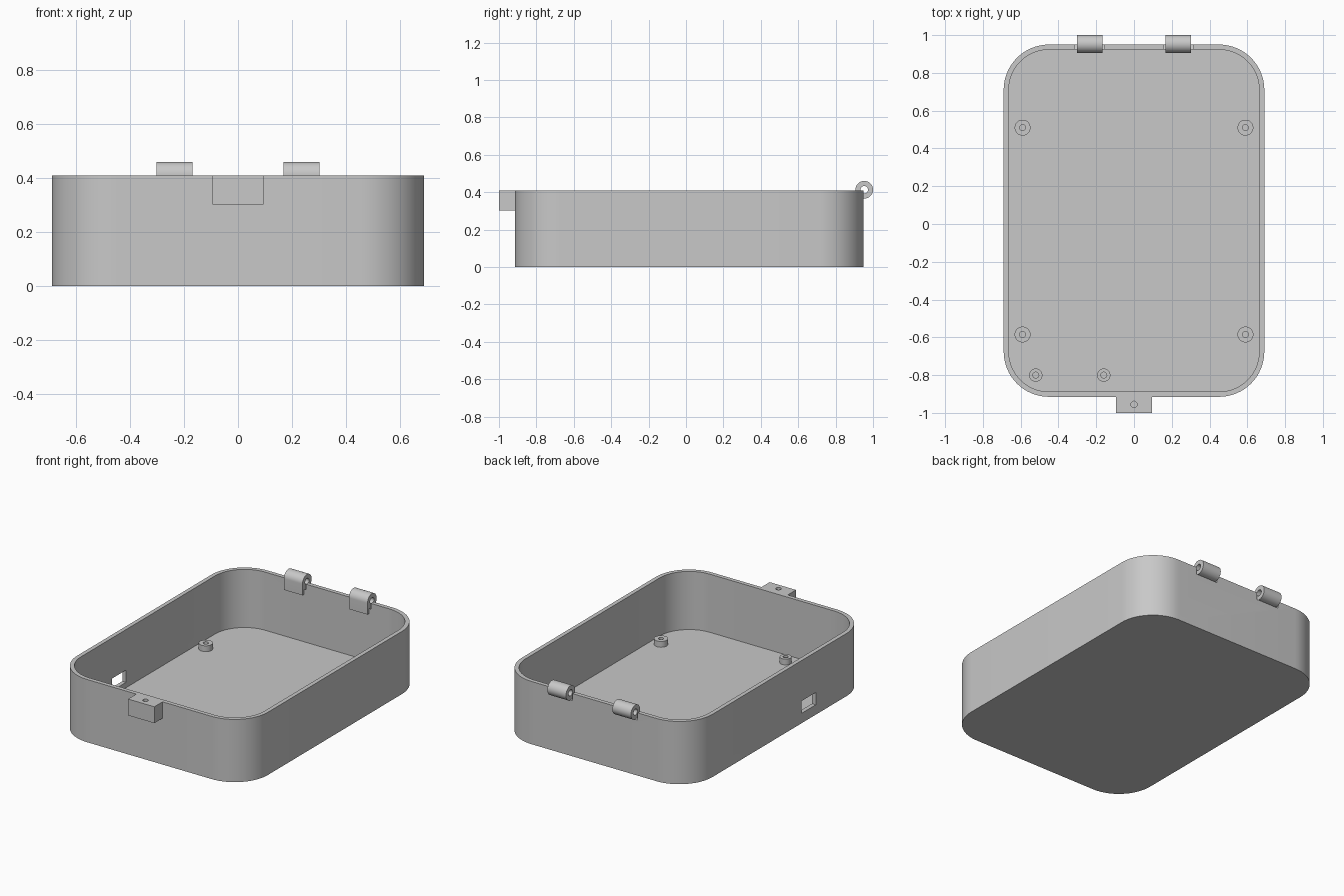
import bpy, bmesh, math
from mathutils import Vector

cube = bpy.data.objects.get("Cube")
if cube:
    bpy.data.objects.remove(cube, do_unlink=True)

grey = bpy.data.materials.new("plain grey")
grey.use_nodes = True
COLOUR = (0.58, 0.58, 0.58, 1)
grey.diffuse_color = COLOUR
grey.node_tree.nodes["Principled BSDF"].inputs["Base Color"].default_value = COLOUR


def prism(name, outline, axis, low, high):
    """Extrude a flat outline along x or z."""
    def place(a, b):
        return Vector((a, b, low)) if axis == "z" else Vector((low, a, b))
    bm = bmesh.new()
    face = bm.faces.new([bm.verts.new(place(a, b)) for a, b in outline])
    step = Vector((0, 0, high - low)) if axis == "z" else Vector((high - low, 0, 0))
    new = bmesh.ops.extrude_face_region(bm, geom=[face], use_keep_orig=True)["geom"]
    bmesh.ops.translate(bm, vec=step, verts=[v for v in new if isinstance(v, bmesh.types.BMVert)])
    bmesh.ops.recalc_face_normals(bm, faces=bm.faces)
    mesh = bpy.data.meshes.new(name)
    bm.to_mesh(mesh)
    bm.free()
    mesh.materials.append(grey)
    ob = bpy.data.objects.new(name, mesh)
    bpy.context.collection.objects.link(ob)
    return ob


def arc(cx, cy, r, start, end, n):
    angles = [math.radians(start + (end - start) * i / n) for i in range(n + 1)]
    return [(cx + r * math.cos(a), cy + r * math.sin(a)) for a in angles]


def circle(cx, cy, r, n=32):
    return arc(cx, cy, r, 0, 360, n)[:-1]


def rectangle(x0, x1, y0, y1):
    return [(x0, y0), (x1, y0), (x1, y1), (x0, y1)]


def rounded(x, y0, y1, r):
    pts = []
    for i, (cx, cy) in enumerate([(x - r, y1 - r), (r - x, y1 - r), (r - x, y0 + r), (x - r, y0 + r)]):
        pts += arc(cx, cy, r, 90 * i, 90 * i + 90, 16)
    return pts


def cut(ob, cutter):
    cutter.hide_render = True
    mod = ob.modifiers.new("cut", "BOOLEAN")
    mod.operation = "DIFFERENCE"
    mod.solver = "EXACT"
    mod.object = cutter
    bpy.context.view_layer.objects.active = ob
    bpy.ops.object.modifier_apply(modifier=mod.name)
    bpy.data.objects.remove(cutter, do_unlink=True)


X, FRONT, BACK, TOP = 0.69, -0.915, 0.95, 0.41
WALL, FLOOR, RADIUS = 0.027, 0.03, 0.24
PIN_Y, PIN_Z, BARREL = 0.953, 0.413, 0.047

# Open tray with rounded corners
tray = prism("tray", rounded(X, FRONT, BACK, RADIUS), "z", 0, TOP)
cut(tray, prism("cavity", rounded(X - WALL, FRONT + WALL, BACK - WALL, RADIUS - WALL),
                "z", FLOOR, TOP + 0.1))

# Cable window in the side wall
cut(tray, prism("window_cutter", rectangle(-0.355, -0.21, 0.065, 0.145), "x", -X - 0.05, -X + 0.05))
parts = [tray]

# Hinge knuckles with an inner tab, set in clearance notches
for name, side in (("right", -1), ("left", 1)):
    mid = side * 0.235
    cut(tray, prism("notch", circle(PIN_Y, PIN_Z, BARREL + 0.003), "x", mid - 0.08, mid + 0.08))
    outline = arc(PIN_Y, PIN_Z, BARREL, 180, -110, 36)
    outline += [(0.937, 0.34), (PIN_Y - BARREL, 0.34)]
    hinge = prism(name + "_hinge", outline, "x", mid - 0.067, mid + 0.067)
    cut(hinge, prism("bore", circle(PIN_Y, PIN_Z, 0.02), "x", mid - 0.1, mid + 0.1))
    parts.append(hinge)

# Front latch block with a screw hole
latch = prism("latch_block", rectangle(-0.095, 0.095, -1, FRONT + 0.01), "z", 0.303, TOP)
cut(latch, prism("latch_hole", circle(0, -0.955, 0.017, 12), "z", 0.34, TOP + 0.1))
parts.append(latch)

# Board standoffs, four large and two small
spots = [(sx * 0.59, y, 0.042) for sx in (-1, 1) for y in (0.51, -0.585)]
spots += [(x, -0.80, 0.035) for x in (-0.52, -0.16)]
for i, (x, y, r) in enumerate(spots):
    post = prism(f"standoff_{i + 1}", circle(x, y, r), "z", FLOOR - 0.01, 0.068)
    cut(post, prism("post_hole", circle(x, y, 0.016, 20), "z", FLOOR, 0.1))
    parts.append(post)

# Smooth the curves, keep the edges sharp
bpy.ops.object.select_all(action="DESELECT")
for ob in parts:
    ob.select_set(True)
bpy.context.view_layer.objects.active = tray
bpy.ops.object.shade_smooth_by_angle(angle=math.radians(32))
